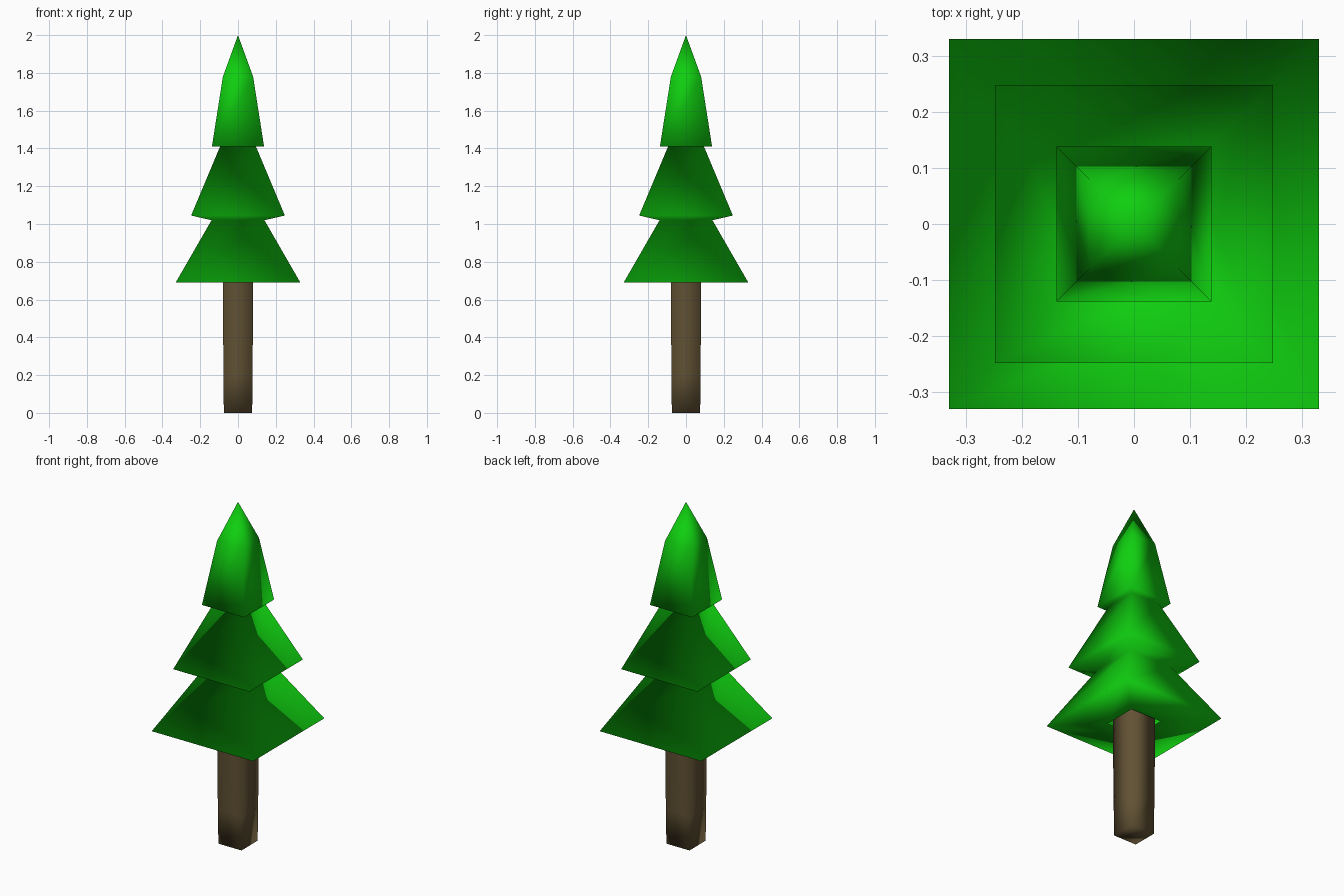
import bpy
import bmesh

if "Cube" in bpy.data.objects:
    bpy.data.objects.remove(bpy.data.objects["Cube"])


def material(name, rgb):
    m = bpy.data.materials.new(name)
    m.diffuse_color = (*rgb, 1.0)
    m.use_nodes = True
    m.node_tree.nodes["Principled BSDF"].inputs["Base Color"].default_value = m.diffuse_color
    return m


def square_loft(name, profile, mat, cap_bottom=False, apex=None):
    """Stack square rings (half width, height) and bridge them with quads."""
    bm = bmesh.new()
    rings = [[bm.verts.new((sx * r, sy * r, z))
              for sx, sy in ((-1, -1), (1, -1), (1, 1), (-1, 1))]
             for r, z in profile]
    for low, high in zip(rings, rings[1:]):
        for i in range(4):
            j = (i + 1) % 4
            bm.faces.new((low[i], low[j], high[j], high[i]))
    if cap_bottom:
        bm.faces.new(rings[0][::-1])
    if apex is not None:
        tip = bm.verts.new((0, 0, apex))
        for i in range(4):
            bm.faces.new((rings[-1][i], rings[-1][(i + 1) % 4], tip))
    for f in bm.faces:
        f.smooth = True
    mesh = bpy.data.meshes.new(name)
    bm.to_mesh(mesh)
    bm.free()
    mesh.materials.append(mat)
    obj = bpy.data.objects.new(name, mesh)
    bpy.context.collection.objects.link(obj)
    return obj


bark = material("brown bark", (0.12, 0.083, 0.034))
needles = material("green needles", (0.005, 0.62, 0.005))

# Trunk: slightly tapered square post running up into the foliage
square_loft("trunk", [(0.075, 0.0), (0.077, 0.2), (0.08, 0.64), (0.08, 0.74)],
            bark, cap_bottom=True)

# Foliage: three stepped square tiers, with a small opening around the trunk
square_loft("foliage", [
    (0.10, 0.69), (0.33, 0.69), (0.14, 1.02),    # lower tier
    (0.248, 1.045), (0.095, 1.41),               # middle tier
    (0.138, 1.41), (0.08, 1.78),                 # top tier
], needles, apex=2.0)
